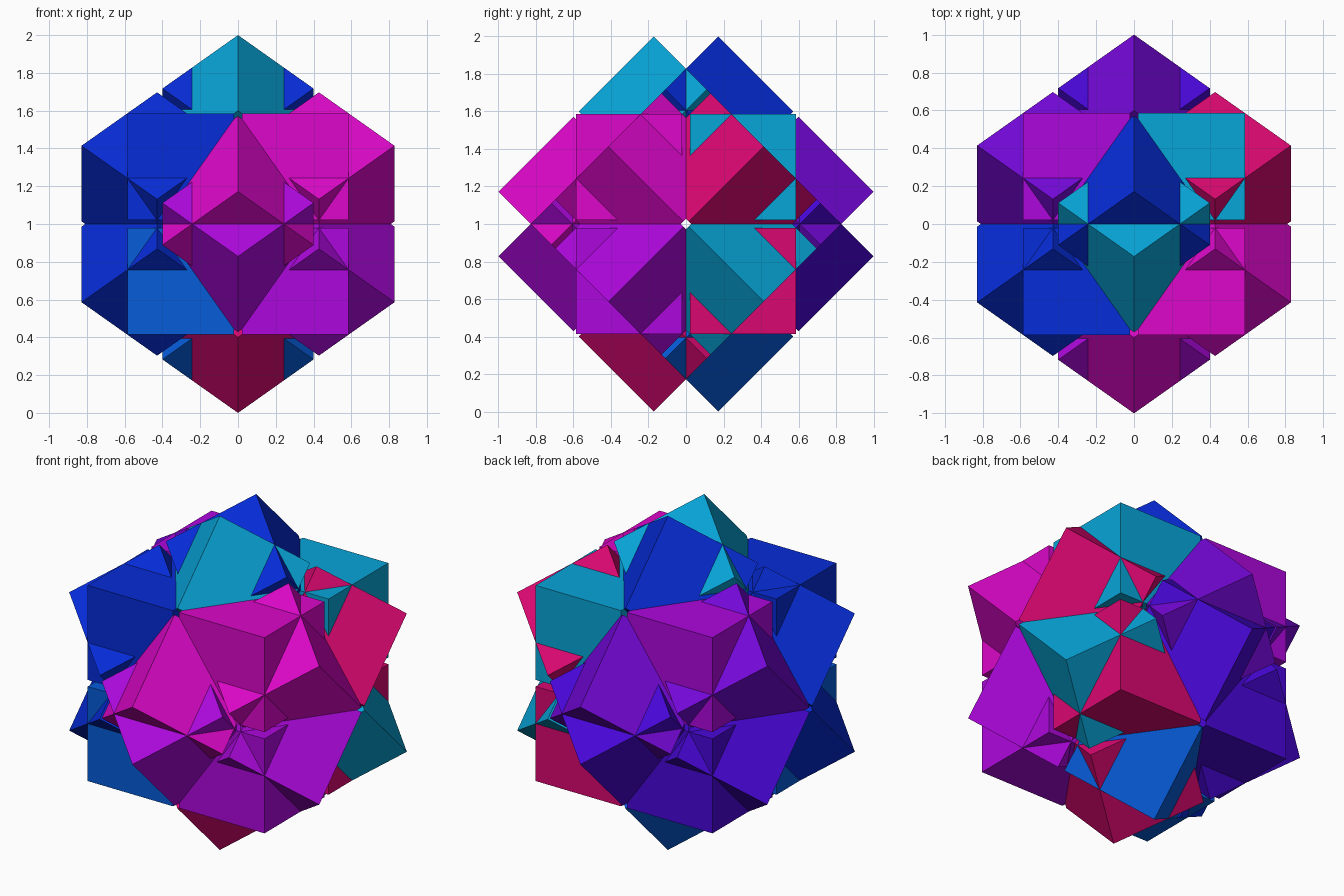
import bpy
from itertools import product
from mathutils import Matrix, Vector

if "Cube" in bpy.data.objects:
    bpy.data.objects.remove(bpy.data.objects["Cube"])

OUTER = 2 - 2 ** 0.5      # half edge of each of the three large cubes
GAP = 0.02                # half width of the slit between block corners
SIZE = OUTER - GAP
MID = (OUTER + GAP) / 2

# Flat colours shared by the blocks
COLOURS = {
    "cyan": (16, 164, 216), "azure": (14, 92, 216), "blue": (15, 48, 216),
    "indigo": (74, 15, 216), "violet": (116, 16, 216), "purple": (172, 16, 220),
    "magenta": (220, 16, 200), "crimson": (216, 16, 112),
}
mats = {}
for name, rgb in COLOURS.items():
    mats[name] = bpy.data.materials.new(name)
    mats[name].diffuse_color = [(c / 255) ** 2.2 for c in rgb] + [1]

# Three interlocking cubes, each turned 45 degrees about one axis of a tilted frame
x = Vector((1, 0, 0))
u = Vector((0, 1, 1)).normalized()
v = Vector((0, -1, 1)).normalized()
CUBES = {
    "first": ((x, Vector((0, 1, 0)), Vector((0, 0, 1))),
              "azure blue indigo purple purple magenta crimson cyan"),
    "second": ((u, (x + v).normalized(), (x - v).normalized()),
               "blue azure magenta purple violet indigo cyan crimson"),
    "third": ((v, (x - u).normalized(), (x + u).normalized()),
              "indigo violet crimson cyan blue blue purple magenta"),
}


def add_block(name, axes, signs, colour):
    """One corner block of a large cube, kept apart from its neighbours."""
    centre = sum((a * s * MID for a, s in zip(axes, signs)), Vector((0, 0, 1)))
    rot = Matrix(axes).transposed().to_euler()
    bpy.ops.mesh.primitive_cube_add(size=SIZE, location=centre, rotation=rot)
    ob = bpy.context.object
    ob.name = name
    ob.data.materials.append(mats[colour])


# Eight corner blocks per cube
for label, (axes, colours) in CUBES.items():
    for i, (signs, colour) in enumerate(zip(product((-1, 1), repeat=3), colours.split())):
        add_block(f"{label}_cube_block_{i + 1}", axes, signs, colour)

for m in bpy.data.materials:
    if m.users and not m.is_grease_pencil:
        m.use_nodes = True
        m.node_tree.nodes["Principled BSDF"].inputs["Base Color"].default_value = m.diffuse_color
